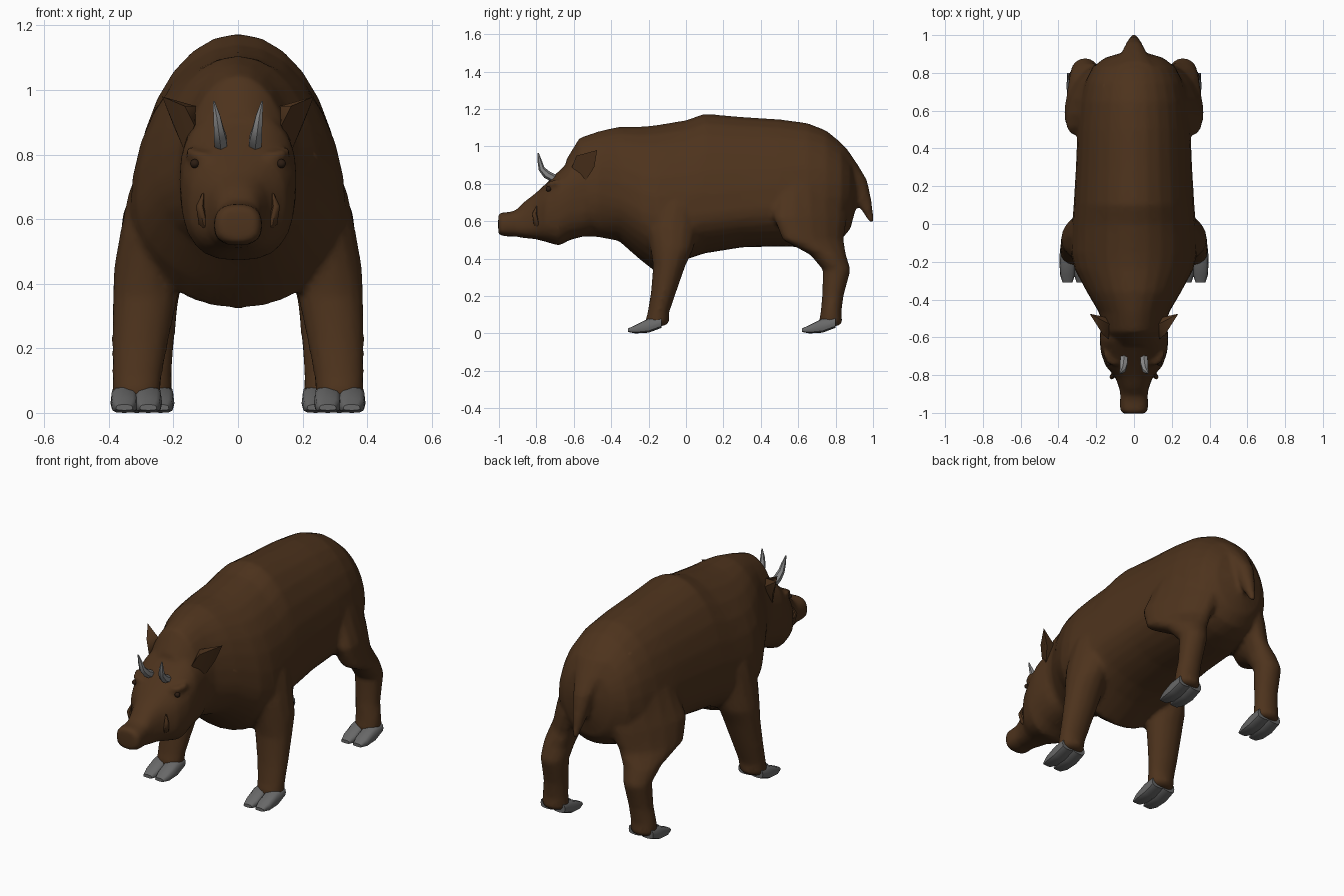
import bpy, bmesh, math
from mathutils import Vector

if "Cube" in bpy.data.objects:
    bpy.data.objects.remove(bpy.data.objects["Cube"])


def material(name, r, g, b):
    m = bpy.data.materials.new(name)
    m.diffuse_color = (r, g, b, 1)
    m.use_nodes = True
    m.node_tree.nodes["Principled BSDF"].inputs["Base Color"].default_value = m.diffuse_color
    return m


HIDE = material("brown_hide", 0.075, 0.033, 0.012)
DARK = material("dark_brown", 0.025, 0.012, 0.006)
HOOF = material("hoof_grey", 0.14, 0.14, 0.14)
HORN = material("horn_grey", 0.25, 0.25, 0.25)


def finish(name, bm, mat, mirror=False, angle=45):
    bmesh.ops.recalc_face_normals(bm, faces=bm.faces)
    me = bpy.data.meshes.new(name)
    bm.to_mesh(me)
    bm.free()
    me.materials.append(mat)
    ob = bpy.data.objects.new(name, me)
    bpy.context.collection.objects.link(ob)
    bpy.ops.object.select_all(action='DESELECT')
    ob.select_set(True)
    bpy.context.view_layer.objects.active = ob
    bpy.ops.object.shade_smooth_by_angle(angle=math.radians(angle))
    if mirror:
        mod = ob.modifiers.new("mirror", 'MIRROR')
        mod.use_mirror_merge = False
    return ob


def loft(bm, rings):
    rows = [[bm.verts.new(p) for p in r] for r in rings]
    n = len(rows[0])
    for a, b in zip(rows, rows[1:]):
        for i in range(n):
            bm.faces.new((a[i], a[(i + 1) % n], b[(i + 1) % n], b[i]))
    bm.faces.new(rows[0][::-1])
    bm.faces.new(rows[-1])


def angles(n):
    return [2 * math.pi * i / n for i in range(n)]


def power(v, p):
    return math.copysign(abs(v) ** p, v)


def slice_y(y, top, bot, w, zw, cx=0, n=20, p=1.0):
    """Upright cross-section: widest at height zw."""
    pts = []
    for a in angles(n):
        s = power(math.sin(a), p)
        pts.append((cx + w * power(math.cos(a), p), y,
                    zw + s * ((top - zw) if s > 0 else (zw - bot))))
    return pts


def slice_z(z, cx, cy, rx, ry, skew=0, n=14):
    """Flat cross-section; skew pushes its front end outwards."""
    return [(cx + rx * math.cos(a) - skew * ry * math.sin(a), cy + ry * math.sin(a), z)
            for a in angles(n)]


def tube(path, n=8):
    """Rings square to a path of (x, y, z, radius)."""
    pts = [Vector(p[:3]) for p in path]
    rings = []
    for i, p in enumerate(path):
        d = (pts[min(i + 1, len(pts) - 1)] - pts[max(i - 1, 0)]).normalized()
        u = d.cross(Vector((1, 0, 0))).normalized()
        v = d.cross(u)
        rings.append([pts[i] + p[3] * (u * math.cos(a) + v * math.sin(a)) for a in angles(n)])
    return rings


def part(name, rings, mat, mirror=False):
    bm = bmesh.new()
    loft(bm, rings)
    return finish(name, bm, mat, mirror)


def blob(name, loc, size, mat):
    bm = bmesh.new()
    bmesh.ops.create_uvsphere(bm, u_segments=10, v_segments=7, radius=1)
    for v in bm.verts:
        v.co = Vector(loc) + Vector(c * s for c, s in zip(v.co, size))
    return finish(name, bm, mat, True)


skin = bmesh.new()

# Trunk: y, top, bottom, half width, widest height
trunk = [(-.64, .93, .56, .12, .74), (-.57, 1.045, .52, .165, .75),
         (-.47, 1.08, .515, .185, .75), (-.36, 1.105, .495, .25, .72),
         (-.24, 1.105, .39, .315, .65), (-.15, 1.115, .32, .335, .62),
         (0, 1.14, .395, .328, .62), (.1, 1.175, .428, .32, .64),
         (.3, 1.158, .46, .308, .66), (.5, 1.145, .465, .30, .68),
         (.65, 1.125, .46, .285, .70), (.75, 1.085, .47, .26, .72),
         (.83, 1.02, .50, .22, .73), (.88, .94, .56, .155, .75),
         (.905, .85, .66, .07, .76)]
loft(skin, [slice_y(*s, n=28) for s in trunk])

# Head with snout
head = [(-1.004, .635, .533, .056, .58), (-.988, .648, .522, .074, .58),
        (-.95, .648, .518, .076, .58), (-.91, .658, .518, .072, .58),
        (-.87, .70, .51, .078, .58), (-.81, .745, .505, .10, .60),
        (-.75, .80, .49, .152, .64), (-.68, .868, .468, .176, .68),
        (-.62, .925, .50, .182, .72), (-.54, .95, .52, .178, .72),
        (-.45, .90, .55, .15, .72)]
loft(skin, [slice_y(*s, n=24, p=.78) for s in head])

# Tail
loft(skin, [slice_z(*s, n=10) for s in [
    (.99, 0, .80, .12, .06), (.90, 0, .86, .085, .062), (.82, 0, .91, .06, .06),
    (.72, 0, .945, .042, .047), (.65, 0, .972, .028, .03), (.595, 0, .992, .016, .014)]])

# Legs: z, centre x, centre y, radius x, radius y, skew
front = [(.80, .20, -.06, .09, .10), (.68, .225, -.06, .115, .13),
         (.55, .25, -.075, .117, .14), (.45, .28, -.075, .105, .115),
         (.36, .287, -.09, .102, .087), (.22, .303, -.12, .088, .068),
         (.11, .313, -.148, .077, .058), (.06, .315, -.155, .076, .066),
         (.04, .315, -.16, .06, .05)]
hind = [(.96, .12, .66, .07, .10, .2), (.78, .18, .66, .10, .18, .3),
        (.62, .23, .665, .10, .20, .4), (.50, .258, .68, .092, .165, .4),
        (.42, .26, .76, .087, .097, .2), (.34, .26, .806, .075, .075),
        (.20, .267, .785, .068, .058), (.11, .277, .775, .072, .056),
        (.06, .277, .773, .074, .064), (.04, .277, .77, .058, .05)]
for rings in (front, hind):
    for side in (-1, 1):
        loft(skin, [[(x * side, y, z) for x, y, z in slice_z(*s)] for s in rings])

# Brow ridges over the eyes
brow = [(.09, -.745, .79, .014), (.135, -.72, .80, .02), (.155, -.68, .81, .014)]
for side in (-1, 1):
    loft(skin, [[(v.x * side, v.y, v.z) for v in r] for r in tube(brow)])

# Fuse trunk, head, tail and legs into one smooth hide
body = finish("body", skin, HIDE)
fuse = body.modifiers.new("fuse", 'REMESH')
fuse.mode = 'VOXEL'
fuse.voxel_size = 0.013
fuse.use_smooth_shade = True
soft = body.modifiers.new("soften", 'SMOOTH')
soft.factor = 0.5
soft.iterations = 6
thin = body.modifiers.new("thin", 'DECIMATE')
thin.ratio = 0.3

# Cloven hooves: two toes per foot, nearly touching in front
toe = [(-.31, .026, .008, .026, .014), (-.27, .045, 0, .039, .018),
       (-.20, .08, .004, .043, .03), (-.13, .085, .03, .04, .055)]
for name, cx, dy in (("front_hooves", .315, 0), ("hind_hooves", .277, .93)):
    bm = bmesh.new()
    for side in (-.037, .037):
        loft(bm, [slice_y(y + dy, t, b, w, zw, cx + side, 12, .65)
                  for y, t, b, w, zw in toe])
    finish(name, bm, HOOF, True)

# Ears: pointed cups, hulled from a few corners
bm = bmesh.new()
for co in [(.165, -.54, .81), (.135, -.61, .89), (.165, -.585, .95),
           (.235, -.475, .98), (.20, -.49, .89), (.12, -.50, .90), (.13, -.53, .95)]:
    bm.verts.new(co)
bmesh.ops.convex_hull(bm, input=bm.verts)
finish("ears", bm, HIDE, True)

# Horns, tusks, eyes and nostrils
part("horns", tube([(.052, -.70, .825, .022), (.055, -.745, .85, .022),
                    (.06, -.772, .88, .017), (.066, -.782, .92, .012),
                    (.075, -.79, .965, .003)], 6), HORN, True)
part("tusks", tube([(.08, -.78, .565, .014), (.108, -.80, .59, .015),
                    (.118, -.81, .64, .012), (.108, -.80, .68, .003)]), HIDE, True)
blob("eyes", (.134, -.735, .772), (.015, .015, .014), DARK)
blob("nostrils", (.026, -.999, .59), (.012, .005, .02), DARK)
